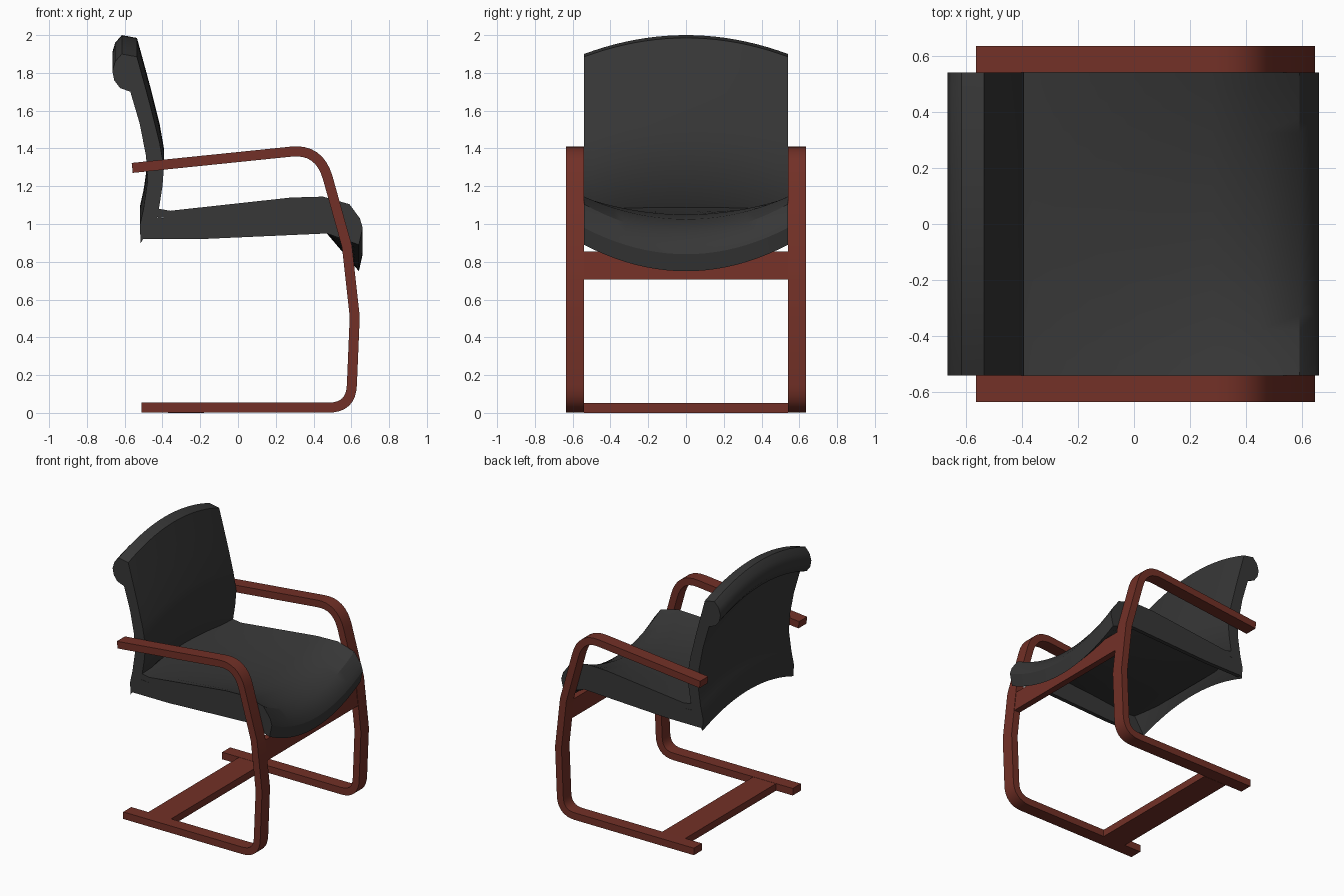
import bpy, bmesh, math
from mathutils import Vector

cube = bpy.data.objects.get("Cube")
if cube:
    bpy.data.objects.remove(cube, do_unlink=True)


def material(name, rgb):
    m = bpy.data.materials.new(name)
    m.use_nodes = True
    m.diffuse_color = (*rgb, 1)
    m.node_tree.nodes["Principled BSDF"].inputs["Base Color"].default_value = (*rgb, 1)
    return m


LEATHER = material("charcoal leather", (0.038, 0.038, 0.038))
WOOD = material("red brown wood", (0.17, 0.03, 0.02))
HALF = 0.54     # half width of the upholstery
RAIL = 0.635    # outer face of the wooden frames


def loft(name, profile, y0, y1, mat, steps=1, angle=30):
    """Sweep an (x, z, bow) outline along y; bow lifts the middle in an arch."""
    bm = bmesh.new()
    rings = []
    for i in range(steps + 1):
        y = y0 + (y1 - y0) * i / steps
        arch = 1 - (y / HALF) ** 2
        rings.append([bm.verts.new((p[0], y, p[1] + (p[2] * arch if len(p) > 2 else 0)))
                      for p in profile])
    n = len(profile)
    for a, b in zip(rings, rings[1:]):
        for k in range(n):
            bm.faces.new((a[k], a[(k + 1) % n], b[(k + 1) % n], b[k]))
    bm.faces.new(rings[0])
    bm.faces.new(rings[-1])
    bmesh.ops.recalc_face_normals(bm, faces=bm.faces)
    mesh = bpy.data.meshes.new(name)
    bm.to_mesh(mesh)
    bm.free()
    mesh.materials.append(mat)
    ob = bpy.data.objects.new(name, mesh)
    bpy.context.collection.objects.link(ob)
    bpy.ops.object.select_all(action='DESELECT')
    ob.select_set(True)
    bpy.context.view_layer.objects.active = ob
    bpy.ops.object.shade_smooth_by_angle(angle=math.radians(angle))
    return ob


def rounded(a, corner, b, steps=8):
    """Quadratic bend from a to b around a corner."""
    a, c, b = Vector(a), Vector(corner), Vector(b)
    return [a * (1 - t) ** 2 + c * 2 * t * (1 - t) + b * t * t
            for t in (i / steps for i in range(steps + 1))]


def ribbon(path, thick):
    """Closed outline of a strip of even thickness along a path."""
    left, right = [], []
    for i, p in enumerate(path):
        d1 = (p - path[i - 1]).normalized() if i else None
        d2 = (path[i + 1] - p).normalized() if i < len(path) - 1 else None
        d = ((d1 or d2) + (d2 or d1)).normalized()
        side = Vector((-d.y, d.x)) * thick / 2 / d.dot(d2 or d1)
        left.append(p + side)
        right.append(p - side)
    return [tuple(p) for p in left + right[::-1]]


# Side frames: armrest, front leg and floor rail in one bent strip
path = ([Vector((-0.56, 1.297))]
        + rounded((0.28, 1.383), (0.43, 1.40), (0.475, 1.245))
        + [Vector((0.577, 0.88)), Vector((0.618, 0.51))]
        + rounded((0.603, 0.15), (0.6, 0.028), (0.48, 0.028))
        + [Vector((-0.51, 0.028))])
outline = ribbon(path, 0.053)
for side, s in (("left", 1), ("right", -1)):
    loft(side + "_frame", outline, s * HALF, s * RAIL, WOOD)

# Cross members joining the frames
loft("floor_crossbar", [(-0.37, 0), (-0.18, 0), (-0.18, 0.053), (-0.37, 0.053)],
     -HALF, HALF, WOOD)
loft("front_crossbar", [(0.572, 0.705), (0.62, 0.705), (0.603, 0.855), (0.557, 0.855)],
     -HALF, HALF, WOOD)

# Seat: thin shell, dipping more and more toward its rounded nose
seat = [(-0.47, 1.09, 0), (-0.36, 1.07, 0), (0.28, 1.14, -0.09), (0.45, 1.145, -0.12),
        (0.59, 1.105, -0.15), (0.645, 1.03, -0.15), (0.66, 0.98, -0.14), (0.64, 0.89, -0.14),
        (0.47, 0.95, 0), (0.45, 1.10, -0.12), (0.28, 1.10, -0.09), (-0.36, 1.03, 0),
        (-0.47, 1.04, 0)]
loft("seat", seat, -HALF, HALF, LEATHER, steps=20)

# Seat side skirts
skirt = [(-0.505, 0.92), (-0.2, 0.92), (0.47, 0.95), (0.45, 1.10), (0.28, 1.10),
         (-0.36, 1.03), (-0.505, 1.04)]
for side, s in (("left", 1), ("right", -1)):
    loft(side + "_seat_skirt", skirt, s * 0.51, s * HALF, LEATHER)

# Backrest: arched curved slab with a rolled top edge
front = [(-0.425, 1.04), (-0.40, 1.2), (-0.392, 1.3), (-0.415, 1.43), (-0.46, 1.61),
         (-0.495, 1.74), (-0.535, 1.885)]
roll = [(-0.615, 1.9), (-0.65, 1.86), (-0.665, 1.81), (-0.655, 1.76), (-0.625, 1.72),
        (-0.57, 1.70)]
rear = [(-0.52, 1.53), (-0.487, 1.36), (-0.478, 1.23), (-0.5, 1.08), (-0.52, 0.99),
        (-0.515, 0.9)]
loft("backrest", [(x, z, 0.1) for x, z in front + roll + rear],
     -HALF, HALF, LEATHER, steps=20)
